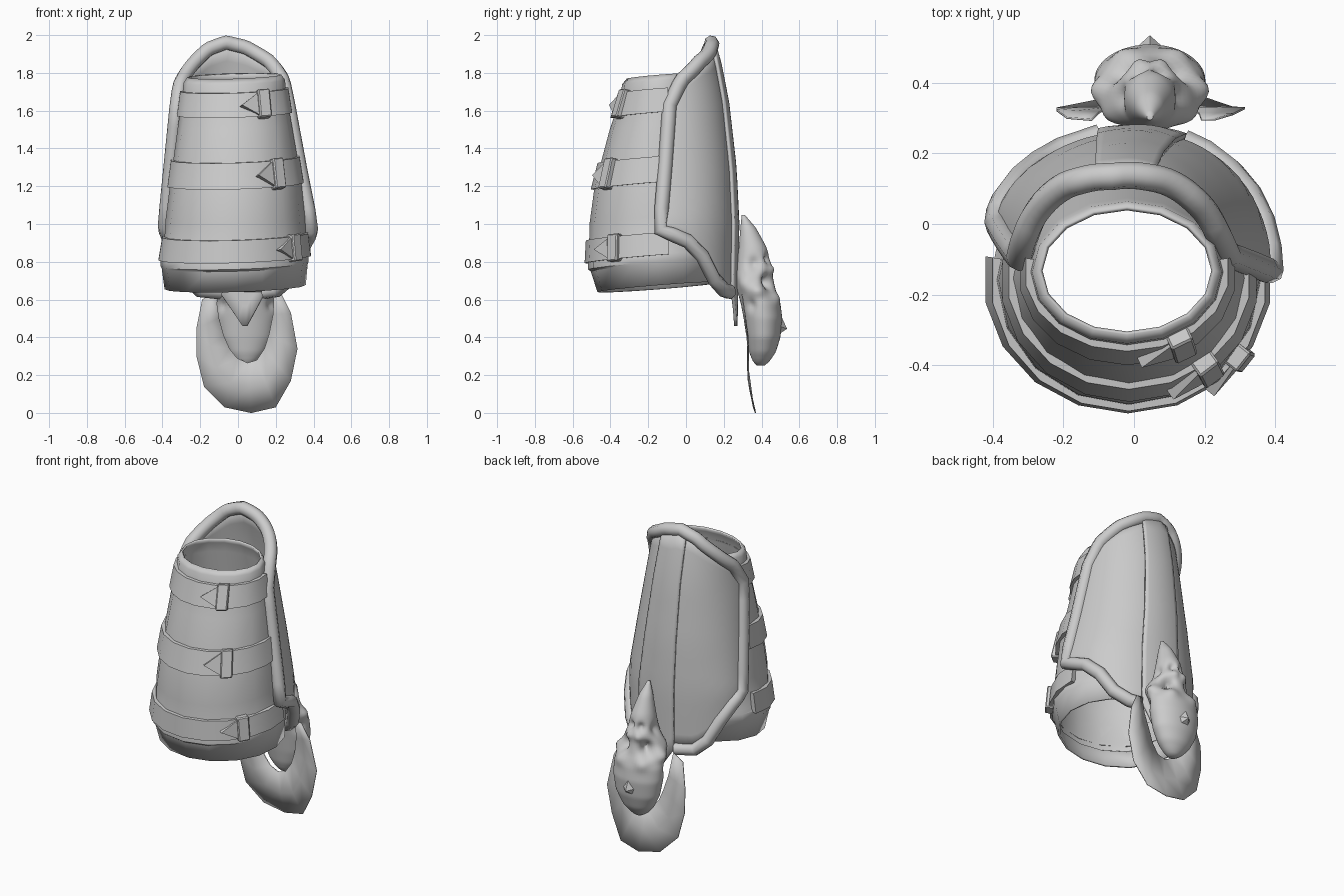
import bpy, bmesh
from math import sin, cos, pi, radians, acos, exp
from mathutils import Vector

if "Cube" in bpy.data.objects:
    bpy.data.objects.remove(bpy.data.objects["Cube"])


def lerp_table(t, x):
    """Linear lookup in rows (key, a, b, ...) with ascending keys."""
    if x <= t[0][0]:
        return t[0][1:]
    for a, b in zip(t, t[1:]):
        if x <= b[0]:
            f = (x - a[0]) / (b[0] - a[0])
            return [p + (q - p) * f for p, q in zip(a[1:], b[1:])]
    return t[-1][1:]


def make(name, verts, faces, thick=0, offset=0, angle=35):
    me = bpy.data.meshes.new(name)
    me.from_pydata([tuple(v) for v in verts], [], faces)
    bm = bmesh.new()
    bm.from_mesh(me)
    bmesh.ops.recalc_face_normals(bm, faces=bm.faces)
    bm.to_mesh(me)
    bm.free()
    ob = bpy.data.objects.new(name, me)
    bpy.context.collection.objects.link(ob)
    if thick:
        m = ob.modifiers.new("thickness", 'SOLIDIFY')
        m.thickness, m.offset = thick, offset
    bpy.ops.object.select_all(action='DESELECT')
    ob.select_set(True)
    bpy.context.view_layer.objects.active = ob
    if angle:
        bpy.ops.object.shade_smooth_by_angle(angle=radians(angle))
    return ob


def grid(name, rows, wrap=False, caps=False, **kw):
    """Skin a list of equal-length point rows; wrap closes each row."""
    n = len(rows[0])
    verts = [p for r in rows for p in r]
    faces = [(i * n + j, i * n + (j + 1) % n, (i + 1) * n + (j + 1) % n, (i + 1) * n + j)
             for i in range(len(rows) - 1) for j in range(n if wrap else n - 1)]
    if caps:
        faces += [tuple(range(n)), tuple(range(len(verts) - n, len(verts)))]
    return make(name, verts, faces, **kw)


# Sleeve: z, left, right, front, back
SLEEVE = [(.64, -.385, .355, -.465, .19), (.75, -.40, .365, -.50, .195),
          (.76, -.405, .37, -.515, .20), (.80, -.405, .37, -.515, .20),
          (.82, -.39, .36, -.51, .195), (1.0, -.38, .35, -.507, .185),
          (1.2, -.355, .33, -.48, .16), (1.5, -.315, .28, -.40, .11),
          (1.68, -.29, .25, -.34, .07), (1.74, -.285, .245, -.335, .06), (1.77, -.265, .225, -.31, .045)]


def sleeve_pt(a, z, off=0):
    x0, x1, y0, y1 = lerp_table(SLEEVE, z)
    x = (x0 + x1) / 2 + ((x1 - x0) / 2 + off) * cos(a)
    y = (y0 + y1) / 2 + ((y1 - y0) / 2 + off) * sin(a)
    return Vector((x, y, z + .08 * (y - y0) + .03 * x))


N = 16
grid("sleeve", [[sleeve_pt(2 * pi * j / N, r[0], .004) for j in range(N)] for r in SLEEVE],
     wrap=True, thick=.012, offset=-1)

# Straps with buckle and pointed strap end: bottom z, top z, buckle x
for k, (z0, z1, bx) in enumerate([(1.565, 1.695, .135), (1.185, 1.325, .21), (.795, .915, .30)]):
    section = [(z0, -.01), (z0, .022), (z1, .022), (z1, -.01)]
    rows = [[sleeve_pt(radians(170 + 200 * i / 10), z, o) for z, o in section] for i in range(11)]
    grid(f"strap_{k + 1}", rows, wrap=True, caps=True, angle=30)
    zc, h = (z0 + z1) / 2, (z1 - z0) / 2
    x0, x1 = lerp_table(SLEEVE, zc)[:2]
    a = -acos((bx - (x0 + x1) / 2) / ((x1 - x0) / 2 + .02))
    o = sleeve_pt(a, zc, .018)
    t = (sleeve_pt(a + .05, zc, .022) - sleeve_pt(a - .05, zc, .022)).normalized()
    up = (sleeve_pt(a, zc + .05) - sleeve_pt(a, zc - .05)).normalized()
    out = t.cross(up).normalized()

    def prism(name, pts, d0, d1):
        return grid(name, [[o + t * u + up * v + out * d for u, v in pts] for d in (d0, d1)],
                    wrap=True, caps=True, angle=0)
    w, bh = .034, h + .012
    b = prism(f"buckle_{k + 1}", [(-w, -bh), (w, -bh), (w, bh), (-w, bh)], -.025, .026)
    m = b.modifiers.new("bevel", 'BEVEL')
    m.width = .006
    prism(f"strap_end_{k + 1}", [(-.13, 0), (-.03, -h * .95), (-.03, h * .95)], -.02, .012)

# Outer plate: z, centre x, half width, back y, left edge y, right edge y
PLATE = [(.46, 0, .37, .245, 0, -.135), (1.0, 0, .38, .255, 0, -.135),
         (1.3, -.015, .335, .24, -.05, -.11), (1.65, -.03, .285, .20, -.10, -.085),
         (1.9, -.04, .255, .15, -.10, -.085), (2.0, -.04, .25, .115, -.10, -.085)]
TOP = [(0, 1.62), (.08, 1.74), (.22, 1.84), (.35, 1.925), (.47, 1.96),
       (.6, 1.935), (.78, 1.86), (.93, 1.76), (1, 1.63)]
BOTTOM = [(0, .99), (.1, .92), (.18, .83), (.25, .71), (.32, .65), (.42, .64),
          (.62, .64), (.68, .65), (.755, .71), (.82, .83), (.89, .91), (1, .97)]


def plate_pt(s, z, off=0):
    cx, rx, yb, yl, yr = lerp_table(PLATE, z)
    a, yc = pi * (1 - s), yl + (yr - yl) * s
    return Vector((cx + (rx + off) * cos(a), yc + (yb - yc + off) * sin(a), z))


def panel(name, stations, bottom, off, thick):
    rows = []
    for s in stations:
        zt, zb = lerp_table(TOP, s)[0], lerp_table(bottom, s)[0]
        rows.append([plate_pt(s, zb + (zt - zb) * i / 14, off) for i in range(15)])
    grid(name, rows, thick=thick)


S = [i / 36 for i in range(37)]
panel("outer_plate", S, BOTTOM, 0, .02)
panel("plate_centre_strip", [.42 + .02 * i for i in range(11)],
      [(.42, .64), (.52, .46), (.54, .46), (.62, .64)], .02, .016)

# Rolled rim around the plate
OFF = .006
path = [plate_pt(s, lerp_table(BOTTOM, s)[0], OFF) for s in (.42, .32, .25, .18, .1, .05)]
path += [plate_pt(0, .99 + .63 * i / 6, OFF) for i in range(7)]
path += [plate_pt(s, lerp_table(TOP, s)[0], OFF) for s in S[2:-2]]
path += [plate_pt(1, 1.63 - .66 * i / 6, OFF) for i in range(7)]
path += [plate_pt(s, lerp_table(BOTTOM, s)[0], OFF) for s in (.95, .89, .82, .755, .68, .62)]
cu = bpy.data.curves.new("plate_rim", 'CURVE')
cu.dimensions = '3D'
cu.bevel_depth, cu.bevel_resolution, cu.use_fill_caps = .039, 2, True
sp = cu.splines.new('POLY')
sp.points.add(len(path) - 1)
for p, q in zip(sp.points, path):
    p.co = (*q, 1)
bpy.context.collection.objects.link(bpy.data.objects.new("plate_rim", cu))

# Beast skull hanging nose-up: z, inner y, outer y, half width
SKULL = [(.25, .375, .415, .02), (.27, .355, .44, .055), (.32, .335, .475, .10), (.4, .32, .50, .14),
         (.5, .305, .51, .158), (.58, .29, .50, .158), (.65, .27, .475, .14), (.72, .262, .46, .118),
         (.8, .27, .45, .085), (.88, .28, .425, .066), (.98, .288, .37, .038), (1.05, .295, .31, .008)]
SX = .045
# Sculpting dabs on both sides: |x|, y, z, radius, push (negative digs in)
DABS = [(.085, .44, .69, .036, -.075), (.032, .43, .81, .022, -.04), (.07, .47, .61, .035, .022),
        (.135, .29, .69, .042, .045), (.03, .45, .76, .022, .02), (.10, .36, .79, .035, -.03),
        (.14, .38, .65, .035, .03), (.15, .33, .57, .03, -.035)]
rows = []
for i in range(61):
    z = .25 + .8 * i / 60
    y0, y1, hw = lerp_table(SKULL, z)
    row = []
    for j in range(48):
        a = 2 * pi * j / 48
        d = Vector((cos(a), sin(a), 0))
        p = Vector((hw * d.x, (y0 + y1) / 2 + (y1 - y0) / 2 * d.y, z))
        push = sum(amt * exp(-(Vector((abs(p.x), p.y, z)) - Vector((x, y, zz))).length_squared / r ** 2)
                   for x, y, zz, r, amt in DABS)
        row.append(p + d * push + Vector((SX, 0, 0)))
    rows.append(row)
sk = grid("skull", rows, wrap=True, caps=True, angle=60)
m = sk.modifiers.new("soften", 'SMOOTH')
m.iterations = 2

# Faceted gem on the skull's forehead
ring = [(0, .085), (.05, .0), (.03, -.045), (-.03, -.045), (-.05, 0)]
make("forehead_gem", [(SX + x, .49, .46 + z) for x, z in ring] + [(SX, .535, .445)],
     [(i, (i + 1) % 5, 5) for i in range(5)] + [(0, 1, 2, 3, 4)], angle=0)

# Thin U-shaped fan around the skull: outer and inner outlines (x, z)
OUTER = [(-.19, .6), (-.22, .45), (-.22, .3), (-.18, .14), (-.07, .03), (.07, 0),
         (.2, .03), (.28, .17), (.315, .34), (.28, .53), (.23, .63)]
INNER = [(-.12, .64), (-.1, .5), (-.075, .41), (-.045, .34), (-.005, .29), (.05, .265),
         (.1, .28), (.14, .34), (.165, .42), (.185, .52), (.19, .63)]
FAN_Y = [(0, .368), (.05, .35), (.2, .325), (.4, .33), (.64, .295)]
rows = []
for f in (0, .5, 1):
    line = [(a[0] + (b[0] - a[0]) * f, a[1] + (b[1] - a[1]) * f) for a, b in zip(OUTER, INNER)]
    rows.append([(x, lerp_table(FAN_Y, z)[0], z) for x, z in line])
grid("skull_fan", rows, thick=.006)
